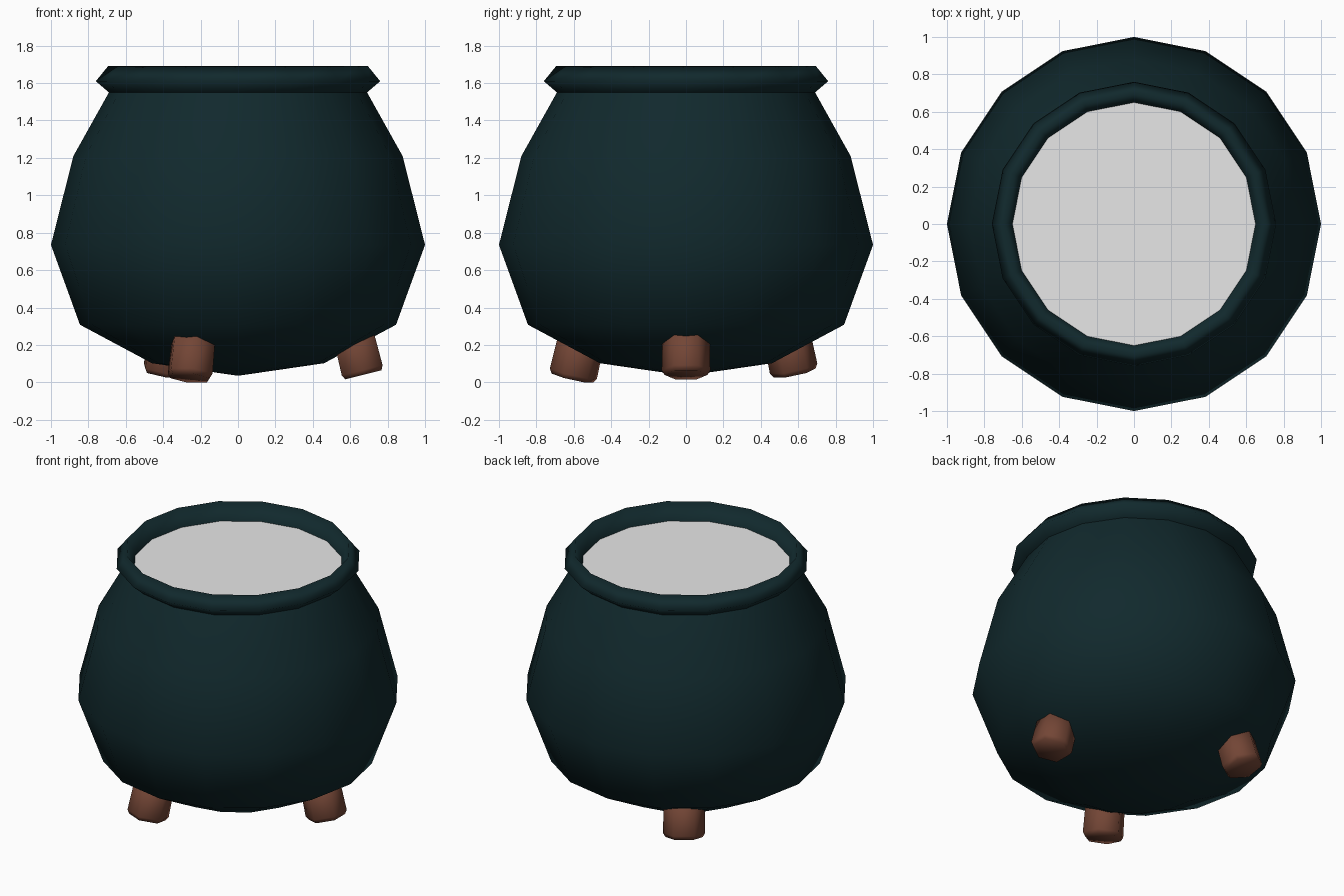
import bpy, bmesh, math
from mathutils import Matrix

if "Cube" in bpy.data.objects:
    bpy.data.objects.remove(bpy.data.objects["Cube"])


def material(name, rgb):
    m = bpy.data.materials.new(name)
    m.diffuse_color = (*rgb, 1.0)
    m.use_nodes = True
    m.node_tree.nodes["Principled BSDF"].inputs["Base Color"].default_value = m.diffuse_color
    return m


def lathe(name, profile, sides, mat, start=0.0, matrix=None, smooth=True):
    """Spin a (radius, height) profile around z; radius 0 makes a pole."""
    bm = bmesh.new()
    rings = []
    for r, z in profile:
        if r == 0:
            rings.append([bm.verts.new((0, 0, z))] * sides)
        else:
            rings.append([bm.verts.new((r * math.cos(start + math.tau * i / sides),
                                        r * math.sin(start + math.tau * i / sides), z))
                          for i in range(sides)])
    for a, b in zip(rings, rings[1:]):
        for i in range(sides):
            j = (i + 1) % sides
            bm.faces.new(dict.fromkeys((a[i], a[j], b[j], b[i])))
    if matrix:
        bm.transform(matrix)
    for f in bm.faces:
        f.smooth = smooth
    mesh = bpy.data.meshes.new(name)
    bm.to_mesh(mesh)
    bm.free()
    mesh.materials.append(mat)
    obj = bpy.data.objects.new(name, mesh)
    bpy.context.collection.objects.link(obj)
    return obj


iron = material("dark teal iron", (0.0055, 0.022, 0.026))
brown = material("brown feet", (0.17, 0.06, 0.036))
grey = material("pale grey liquid", (0.8, 0.8, 0.8))

# round pot body
lathe("pot_body", [(0, 0.035), (0.46, 0.102), (0.845, 0.308), (1.0, 0.735),
                   (0.88, 1.21), (0.69, 1.55)], 16, iron)

# flared rim with inner wall
lathe("rim", [(0.69, 1.55), (0.76, 1.61), (0.695, 1.69), (0.65, 1.575)], 16, iron)

# liquid surface
lathe("liquid", [(0.65, 1.575), (0, 1.575)], 16, grey, smooth=False)

# three splayed six-sided feet: angle, distance, base height
for n, (angle, dist, z) in enumerate([(0, 0.67, 0.04), (124, 0.70, 0.05), (247, 0.66, 0.023)]):
    place = (Matrix.Rotation(math.radians(angle), 4, 'Z')
             @ Matrix.Translation((dist, 0, z))
             @ Matrix.Rotation(math.radians(-14), 4, 'Y'))
    lathe(f"foot_{n + 1}", [(0, 0), (0.115, 0), (0.13, 0.025), (0.125, 0.27), (0, 0.27)],
          6, brown, math.pi / 2, place)
